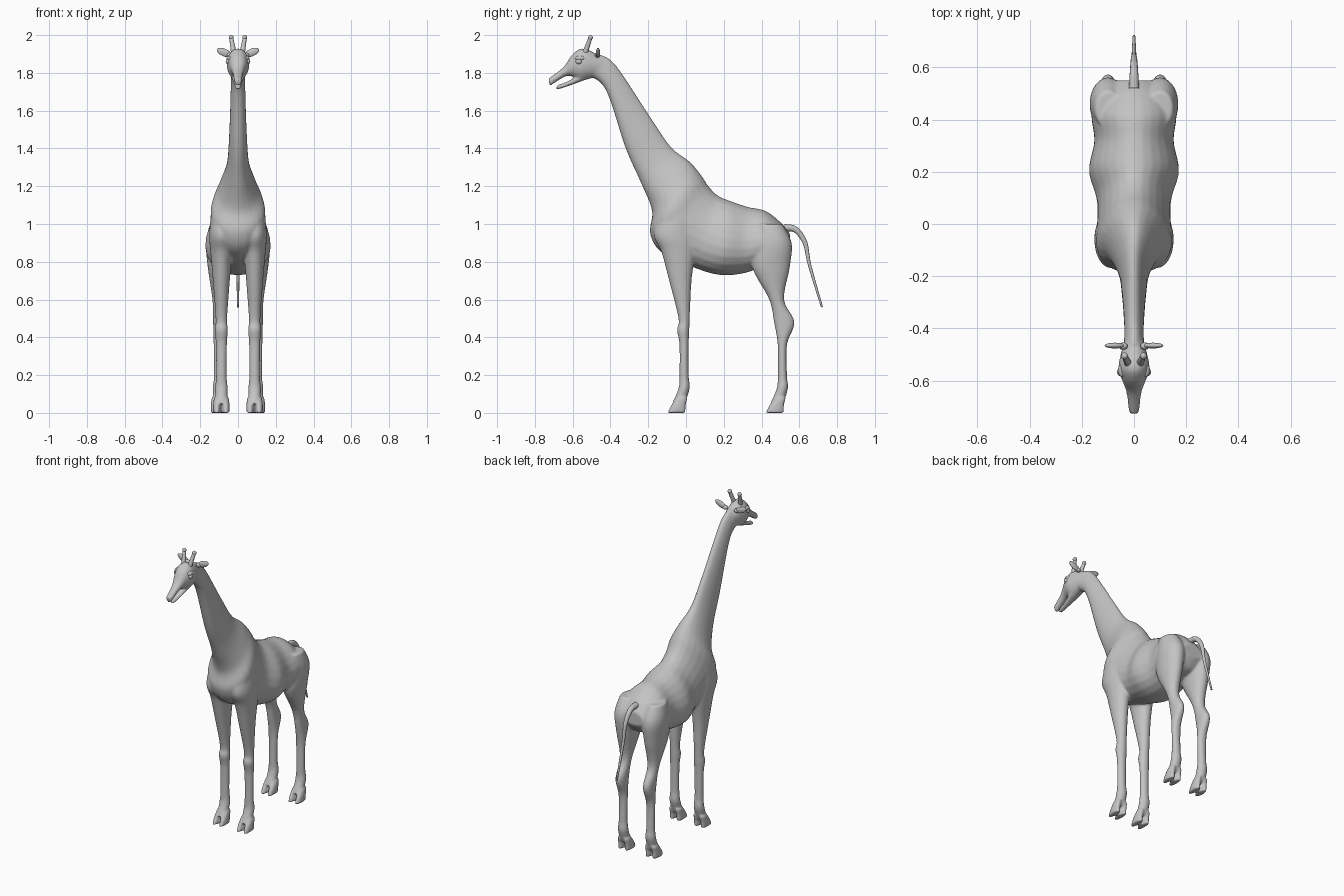
import bpy
import bmesh
from math import sin, cos, pi

cube = bpy.data.objects.get("Cube")
if cube:
    bpy.data.objects.remove(cube, do_unlink=True)

COLOUR = (0.55, 0.55, 0.55, 1)
grey = bpy.data.materials.new("plain_grey")
grey.use_nodes = True
grey.diffuse_color = COLOUR
grey.node_tree.nodes["Principled BSDF"].inputs["Base Color"].default_value = COLOUR


def catmull(before, start, end, after, t):
    slope = end - before
    bend = 2 * before - 5 * start + 4 * end - after
    twist = 3 * (start - end) + after - before
    return start + t * (slope + t * (bend + t * twist)) / 2


def refine(rows, steps=6):
    """Smooth curve through every column of the station rows."""
    last = len(rows) - 1
    smooth = []
    for i in range(last):
        near = [rows[min(max(i + offset, 0), last)] for offset in (-1, 0, 1, 2)]
        for step in range(steps):
            smooth.append([catmull(*column, step / steps) for column in zip(*near)])
    return smooth + [list(rows[last])]


def loft(bm, rows, centre_x=0, taper=0, sides=24):
    """Skin elliptical rings; each row is upper y, z, lower y, z and half width."""
    rings = []
    for upper_y, upper_z, lower_y, lower_z, width in refine(rows):
        ring = []
        for k in range(sides):
            angle = 2 * pi * k / sides
            blend = (1 + cos(angle)) / 2
            ring.append(bm.verts.new((
                centre_x + width * sin(angle) * (1 - taper * cos(angle)),
                lower_y + blend * (upper_y - lower_y),
                lower_z + blend * (upper_z - lower_z))))
        rings.append(ring)
    for ring, following in zip(rings, rings[1:]):
        for k in range(sides):
            n = (k + 1) % sides
            bm.faces.new((ring[k], ring[n], following[n], following[k]))
    bm.faces.new(rings[0])
    bm.faces.new(rings[-1])


def upright(rows, shift=0):
    """Level rings; each row is z, centre y, half depth and half width."""
    return [(y + depth + shift, z, y - depth + shift, z, width)
            for z, y, depth, width in rows]


def dress(obj, name):
    obj.name = name
    obj.data.materials.append(grey)
    obj.data.shade_smooth()


def tube(name, points, thick, thin):
    """Round tapering tube along a smoothed path."""
    path = refine(points)
    curve = bpy.data.curves.new(name, 'CURVE')
    curve.dimensions = '3D'
    curve.bevel_depth = 1
    curve.use_fill_caps = True
    spline = curve.splines.new('POLY')
    spline.points.add(len(path) - 1)
    for i, (point, place) in enumerate(zip(spline.points, path)):
        point.co = (*place, 1)
        point.radius = thick + (thin - thick) * i / (len(path) - 1)
    obj = bpy.data.objects.new(name, curve)
    bpy.context.collection.objects.link(obj)
    bpy.ops.object.select_all(action='DESELECT')
    obj.select_set(True)
    bpy.context.view_layer.objects.active = obj
    bpy.ops.object.convert(target='MESH')
    dress(bpy.context.object, name)


def ball(name, location, scale, tilt=0):
    bpy.ops.mesh.primitive_uv_sphere_add(segments=24, ring_count=14, location=location,
                                         rotation=(0, tilt, 0))
    bpy.context.object.scale = scale
    dress(bpy.context.object, name)


# Neck and torso, from the nape to the rump
TRUNK = [
    (-.46, 1.9, -.5, 1.78, .04), (-.37, 1.84, -.42, 1.7, .037),
    (-.19, 1.57, -.32, 1.4, .046), (-.08, 1.41, -.24, 1.22, .06),
    (.02, 1.33, -.18, 1.07, .1), (.08, 1.26, -.19, .95, .14),
    (.12, 1.2, -.13, .85, .14), (.17, 1.15, .04, .77, .14),
    (.24, 1.12, .18, .73, .17), (.33, 1.09, .31, .74, .15),
    (.42, 1.07, .42, .78, .16), (.5, 1.01, .5, .8, .13), (.55, .95, .55, .86, .07),
]
# Skull with upper muzzle, then lower jaw
HEAD = [
    (-.44, 1.88, -.44, 1.79, .035), (-.54, 1.93, -.55, 1.76, .06),
    (-.6, 1.9, -.6, 1.78, .045), (-.65, 1.83, -.64, 1.78, .03),
    (-.73, 1.77, -.72, 1.73, .02),
]
JAW = [(-.54, 1.8, -.54, 1.76, .035), (-.64, 1.75, -.65, 1.72, .02),
       (-.68, 1.74, -.69, 1.71, .015)]

# Legs: upper parts differ, the shank and toes are shared
FORELEG = [(1.1, -.04, .08, .05), (.95, -.06, .11, .064), (.85, -.04, .09, .058),
           (.7, -.03, .06, .045), (.5, -.01, .03, .031), (.44, -.015, .033, .035)]
HIND_LEG = [(1, .44, .07, .05), (.9, .46, .1, .07), (.77, .45, .1, .06),
            (.6, .48, .04, .036), (.48, .52, .055, .032)]
SHANK = [(.36, -.01, .025, .03), (.2, -.01, .025, .028), (.13, -.01, .03, .034),
         (.05, -.04, .035, .03)]
TOE = [(.08, -.02, .03, .016), (.04, -.04, .04, .02), (0, -.05, .05, .02)]
HIND_SHIFT = .52

bm = bmesh.new()
loft(bm, TRUNK, taper=.2)
loft(bm, HEAD)
loft(bm, JAW)
for side in (1, -1):
    for upper, shift, x in ((FORELEG, 0, .088), (HIND_LEG, HIND_SHIFT, .1)):
        loft(bm, upright(upper) + upright(SHANK, shift), side * x)
        for spread in (-.024, .024):
            loft(bm, upright(TOE, shift), side * x + spread)
bmesh.ops.recalc_face_normals(bm, faces=bm.faces)
mesh = bpy.data.meshes.new("body")
bm.to_mesh(mesh)
bm.free()
body = bpy.data.objects.new("body", mesh)
bpy.context.collection.objects.link(body)

# Fuse the body parts into one soft skin
fuse = body.modifiers.new("fuse", 'REMESH')
fuse.mode = 'VOXEL'
fuse.voxel_size = .0055
soften = body.modifiers.new("soften", 'SMOOTH')
soften.iterations = 20
bpy.context.view_layer.objects.active = body
for modifier in ("fuse", "soften"):
    bpy.ops.object.modifier_apply(modifier=modifier)
dress(body, "body")

# Tail
tube("tail", [(0, .52, .98), (0, .58, .97), (0, .63, .9), (0, .655, .78), (0, .72, .56)],
     thick=.02, thin=.005)

# Horns, ears and eyes
for side, word in ((1, "left"), (-1, "right")):
    tube(word + "_horn", [(side * .02, -.54, 1.89), (side * .036, -.506, 1.987)],
         thick=.016, thin=.01)
    ball(word + "_horn_knob", (side * .036, -.506, 1.987), (.013, .013, .013))
    ball(word + "_ear", (side * .073, -.466, 1.908), (.042, .011, .02), -side * .4)
    ball(word + "_ear_root", (side * .042, -.468, 1.895), (.018, .014, .014))
    ball(word + "_eye", (side * .051, -.567, 1.86), (.014, .017, .015))
    ball(word + "_brow", (side * .044, -.56, 1.877), (.017, .027, .014))
